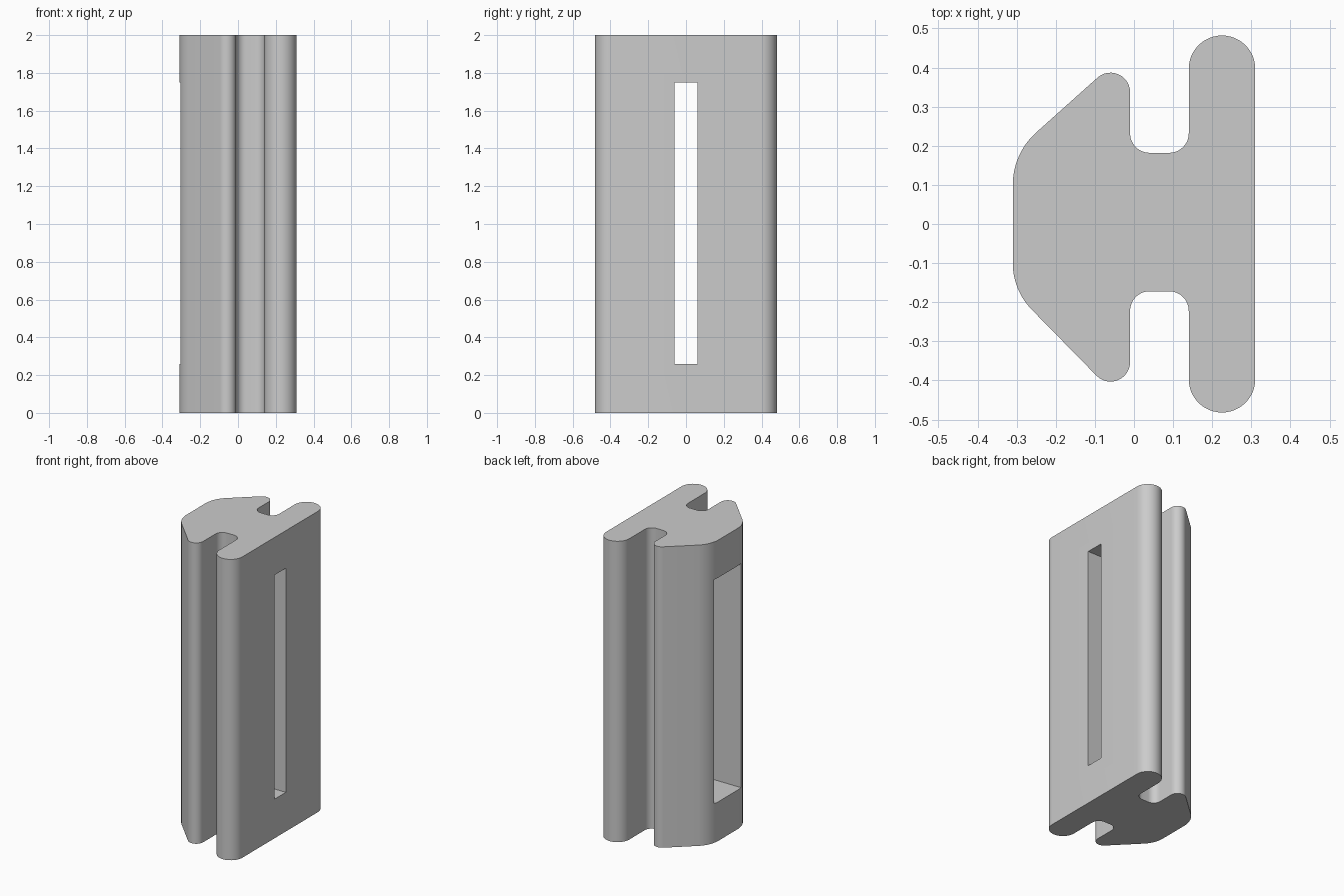
import bpy
import bmesh
from math import cos, sin, radians

if "Cube" in bpy.data.objects:
    bpy.data.objects.remove(bpy.data.objects["Cube"], do_unlink=True)

HEIGHT = 2.0
SLOT_LOW, SLOT_HIGH = 0.26, 1.75

grey = bpy.data.materials.new("plain grey")
grey.use_nodes = True
grey.diffuse_color = (0.6, 0.6, 0.6, 1)
grey.node_tree.nodes["Principled BSDF"].inputs["Base Color"].default_value = (0.6, 0.6, 0.6, 1)


def arc(cx, cy, r, start, end, steps=12):
    """Points along a circular arc, angles in degrees."""
    angles = [radians(start + (end - start) * i / steps) for i in range(steps + 1)]
    return [(cx + r * cos(a), cy + r * sin(a)) for a in angles]


def prism(name, outline, low, high):
    """Extrude a closed plan outline upwards."""
    bm = bmesh.new()
    base = bm.faces.new([bm.verts.new((x, y, low)) for x, y in outline])
    top = bmesh.ops.extrude_face_region(bm, geom=[base])["geom"]
    verts = [g for g in top if isinstance(g, bmesh.types.BMVert)]
    bmesh.ops.translate(bm, verts=verts, vec=(0, 0, high - low))
    bmesh.ops.recalc_face_normals(bm, faces=bm.faces)
    mesh = bpy.data.meshes.new(name)
    bm.to_mesh(mesh)
    bm.free()
    mesh.materials.append(grey)
    obj = bpy.data.objects.new(name, mesh)
    bpy.context.collection.objects.link(obj)
    return obj


# Plan outline, counter-clockwise: flange, back groove and lip, nose, front lip and groove
outline = (
    arc(0.225, 0.397, 0.085, 0, 180, 24)
    + arc(0.09, 0.232, 0.05, 0, -90)
    + arc(0.04, 0.232, 0.05, 270, 180)
    + arc(-0.06, 0.337, 0.05, 0, 132)
    + arc(-0.13, 0.10, 0.18, 132, 180)
    + arc(-0.14, -0.10, 0.17, 180, 224)
    + arc(-0.06, -0.353, 0.05, 224, 360)
    + arc(0.04, -0.222, 0.05, 180, 90)
    + arc(0.09, -0.222, 0.05, 90, 0)
    + arc(0.225, -0.397, 0.085, 180, 360, 24)
)
body = prism("slotted_rail_body", outline, 0, HEIGHT)

# Stepped through slot: narrow in the flange, wide towards the nose
half_slot = [(-0.5, 0.14), (0.1, 0.14), (0.1, 0.06), (0.5, 0.06)]
slot_outline = half_slot + [(x, -y) for x, y in reversed(half_slot)]
cutter = prism("slot_cutter", slot_outline, SLOT_LOW, SLOT_HIGH)
cutter.hide_render = True

cut = body.modifiers.new("slot", "BOOLEAN")
cut.operation = "DIFFERENCE"
cut.solver = "EXACT"
cut.object = cutter

bpy.ops.object.select_all(action="DESELECT")
bpy.context.view_layer.objects.active = body
body.select_set(True)
bpy.ops.object.modifier_apply(modifier=cut.name)
bpy.data.objects.remove(cutter, do_unlink=True)

# Round the curved walls, keep the edges crisp
bpy.ops.object.shade_smooth_by_angle(angle=radians(30))
